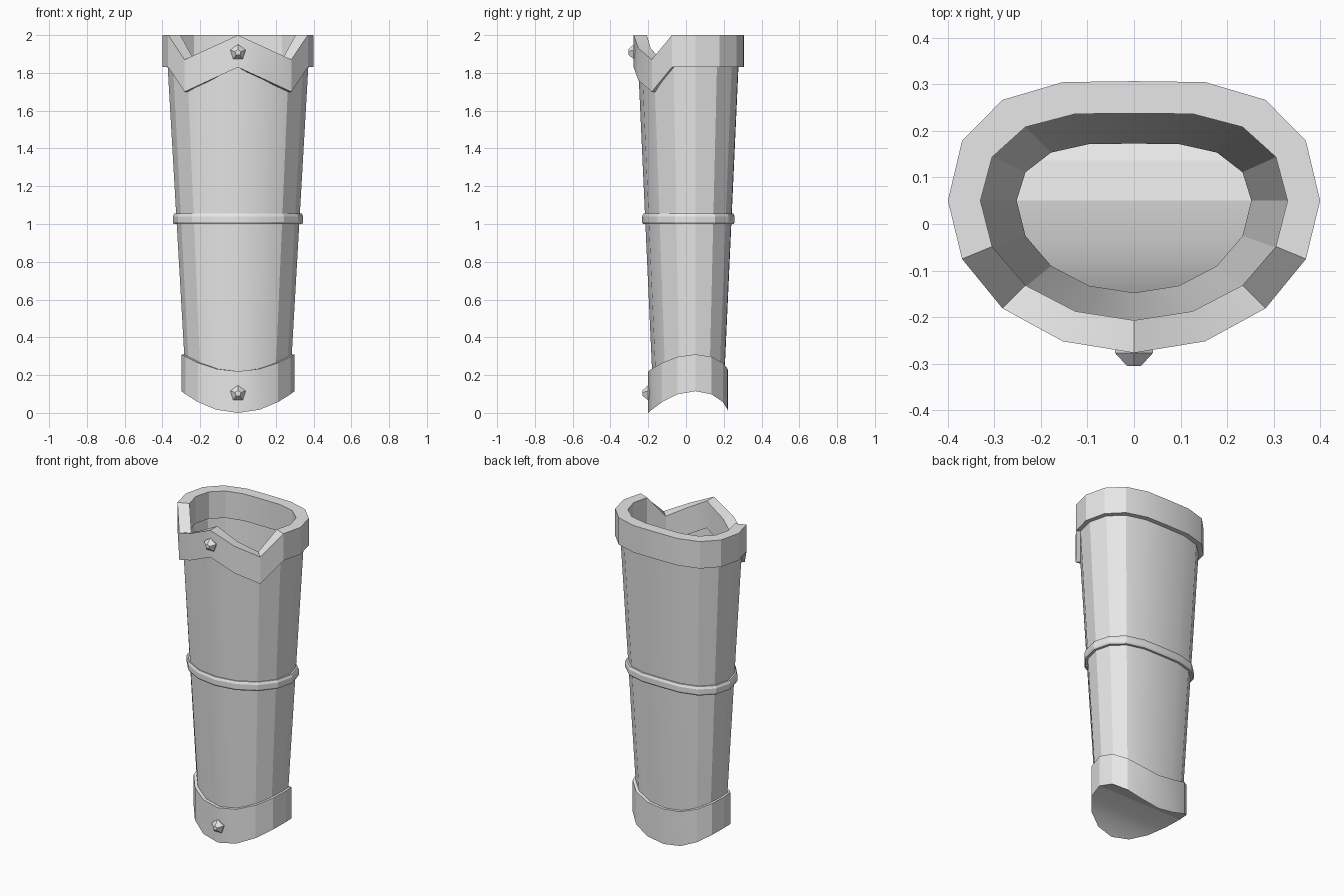
import bpy
import bmesh
import math

cube = bpy.data.objects.get("Cube")
if cube:
    bpy.data.objects.remove(cube, do_unlink=True)

steel = bpy.data.materials.new("plain_grey")
steel.use_nodes = True
grey = (0.8, 0.8, 0.8, 1.0)
steel.diffuse_color = grey
steel.node_tree.nodes["Principled BSDF"].inputs["Base Color"].default_value = grey

SIDES = 16
# Depth of the flattened rear half, from the widest point to the middle
REAR = (0, 0.5, 0.843, 0.992, 1)


def section(width, front, back, height, centre=0.05):
    """Oval cross-section, starting at the front; height(k, s) uses s = x / width."""
    points = []
    for k in range(SIDES):
        angle = 2 * math.pi * k / SIDES
        s, c = math.sin(angle), math.cos(angle)
        if c > 0.001:
            y = centre + (front - centre) * c
        else:
            y = centre + (back - centre) * REAR[4 - abs(k - 8)]
        points.append((width * s, y, height(k, s)))
    return points


def loft(name, loops, closed=False, strip_cap=False, flat_cap=False, angle=20):
    """Join loops of equal size with quads."""
    bm = bmesh.new()
    rings = [[bm.verts.new(p) for p in loop] for loop in loops]
    n = len(rings[0])
    pairs = list(zip(rings, rings[1:]))
    if closed:
        pairs.append((rings[-1], rings[0]))
    for a, b in pairs:
        for k in range(n):
            j = (k + 1) % n
            bm.faces.new((a[k], a[j], b[j], b[k]))
    if strip_cap:
        r = rings[-1]
        for k in range(n // 2):
            face = [r[k], r[k + 1], r[n - k - 1], r[(n - k) % n]]
            bm.faces.new(list(dict.fromkeys(face)))
    if flat_cap:
        bm.faces.new(rings[0])
        bm.faces.new(rings[-1])
    bmesh.ops.recalc_face_normals(bm, faces=bm.faces[:])
    mesh = bpy.data.meshes.new(name)
    bm.to_mesh(mesh)
    bm.free()
    mesh.materials.append(steel)
    obj = bpy.data.objects.new(name, mesh)
    bpy.context.collection.objects.link(obj)
    bpy.ops.object.select_all(action='DESELECT')
    obj.select_set(True)
    bpy.context.view_layer.objects.active = obj
    bpy.ops.object.shade_smooth_by_angle(angle=math.radians(angle))
    return obj


def dip(k):
    """Two V notches either side of the front peak."""
    return {1: 0.07, 2: 0.13}.get(min(k, SIDES - k), 0)


def tapered(t, offset, height):
    """Section of the leg tube; t runs from the lower cuff to the top band."""
    return section(0.285 + 0.09 * t + offset, -0.18 - 0.075 * t - offset,
                   0.205 + 0.075 * t + offset, height)


def band_top(k, s):
    return 2.0 - dip(k)


def band_bottom(k, s):
    return 1.83 - dip(k)


def tube_top(k, s):
    return 1.88 - dip(k)


def cuff_top(k, s):
    return 0.22 + 0.09 * s * s


def cuff_bottom(k, s):
    return 0.115 * s * s


def tube_bottom(k, s):
    return 0.13 + 0.09 * s * s


# Tapered tube with a thin wall
loft("leg_tube", [tapered(1, 0, tube_top), tapered(-0.06, 0, tube_bottom),
                  tapered(-0.03, -0.03, tube_bottom), tapered(1, -0.03, tube_top)],
     closed=True)

# Thick notched band around the top
outer = (0.4, -0.277, 0.307)
inner = (0.33, -0.207, 0.238)
loft("top_band", [section(*outer, band_top), section(*outer, band_bottom),
                  section(*inner, band_bottom), section(*inner, band_top)],
     closed=True)

# Narrow raised ring around the middle
ring_profile = ((-0.015, 1.0), (0.012, 1.0), (0.017, 1.01),
                (0.017, 1.04), (0.010, 1.055), (-0.015, 1.055))
loft("middle_ring", [tapered(0.477, offset, lambda k, s, z=z: z)
                     for offset, z in ring_profile], closed=True)

# Lower cuff, closed underneath by a curved sole
cuff = (0.3, -0.2, 0.222)
loft("lower_cuff", [section(0.268, -0.165, 0.19, cuff_top), section(*cuff, cuff_top),
                    section(*cuff, cuff_bottom)], strip_cap=True)


# Five-sided tapered studs on the front
def stud(name, y, z):
    loops = []
    for radius, depth in ((0.043, 0.02), (0.043, -0.002), (0.016, -0.03)):
        loops.append([(radius * math.sin(2 * math.pi * i / 5), y + depth,
                       z + radius * math.cos(2 * math.pi * i / 5)) for i in range(5)])
    loft(name, loops, flat_cap=True)


stud("top_stud", -0.275, 1.908)
stud("lower_stud", -0.2, 0.103)
